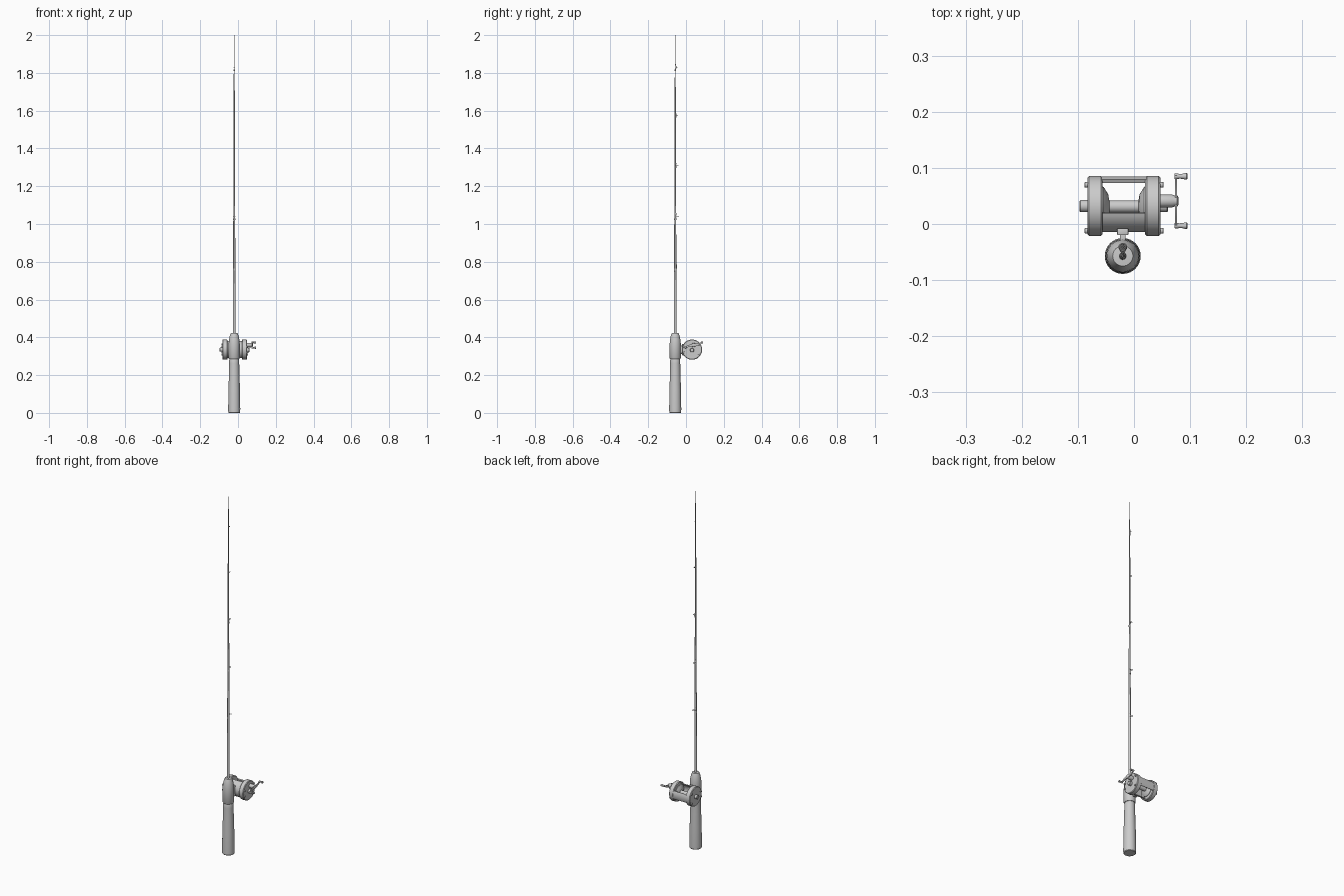
import bpy, bmesh, math
from mathutils import Vector, Matrix

if "Cube" in bpy.data.objects:
    bpy.data.objects.remove(bpy.data.objects["Cube"])

RX, RY = -0.02, -0.057          # rod axis
CY, CZ = 0.032, 0.335           # reel axis


def finish(name, bm, angle=35):
    bmesh.ops.recalc_face_normals(bm, faces=bm.faces)
    me = bpy.data.meshes.new(name)
    bm.to_mesh(me)
    bm.free()
    ob = bpy.data.objects.new(name, me)
    bpy.context.collection.objects.link(ob)
    bpy.ops.object.select_all(action='DESELECT')
    ob.select_set(True)
    bpy.context.view_layer.objects.active = ob
    bpy.ops.object.shade_smooth_by_angle(angle=math.radians(angle))
    return ob


def lathe(name, profile, center, axis='Z', n=32):
    """Revolve (radius, height) points around an axis, capped at both ends."""
    bm = bmesh.new()
    rings = []
    for r, h in profile:
        ring = []
        for i in range(n):
            a = 2 * math.pi * i / n
            c, s = r * math.cos(a), r * math.sin(a)
            p = (c, s, h) if axis == 'Z' else (h, c, s)
            ring.append(bm.verts.new(Vector(p) + Vector(center)))
        rings.append(ring)
    for a, b in zip(rings, rings[1:]):
        for i in range(n):
            bm.faces.new((a[i], a[(i + 1) % n], b[(i + 1) % n], b[i]))
    bm.faces.new(rings[0])
    bm.faces.new(rings[-1])
    return finish(name, bm)


def disc(name, x0, x1, r, y, z, bevel=0.001, n=24):
    return lathe(name, [(r - bevel, x0), (r, x0 + bevel), (r, x1 - bevel), (r - bevel, x1)],
                 (0, y, z), 'X', n)


def box(name, lo, hi, bevel=0.0015):
    bm = bmesh.new()
    size = [b - a for a, b in zip(lo, hi)]
    mid = [(a + b) / 2 for a, b in zip(lo, hi)]
    bmesh.ops.create_cube(bm, size=1, matrix=Matrix.Translation(mid) @ Matrix.Diagonal((*size, 1)))
    bmesh.ops.bevel(bm, geom=bm.edges[:], offset=bevel, segments=2, profile=0.5, affect='EDGES')
    return finish(name, bm)


def arc_shell(name, r0, r1, mid, half, x0, x1, n=24):
    """Curved plate around the reel axis, running along x."""
    bm = bmesh.new()
    angs = [math.radians(mid - half + 2 * half * i / n) for i in range(n + 1)]
    outline = [(r1, a) for a in angs] + [(r0, a) for a in reversed(angs)]
    ends = [[bm.verts.new((x, CY + r * math.cos(a), CZ + r * math.sin(a))) for r, a in outline]
            for x in (x0, x1)]
    m = len(outline)
    for i in range(m):
        j = (i + 1) % m
        bm.faces.new((ends[0][i], ends[0][j], ends[1][j], ends[1][i]))
    bm.faces.new(ends[0])
    bm.faces.new(ends[1])
    return finish(name, bm)


def wire(name, pts, r, cyclic=False):
    cu = bpy.data.curves.new(name, 'CURVE')
    cu.dimensions = '3D'
    cu.bevel_depth = r
    cu.bevel_resolution = 2
    cu.use_fill_caps = True
    sp = cu.splines.new('POLY')
    sp.points.add(len(pts) - 1)
    for q, p in zip(sp.points, pts):
        q.co = (*p, 1)
    sp.use_cyclic_u = cyclic
    ob = bpy.data.objects.new(name, cu)
    bpy.context.collection.objects.link(ob)
    return ob


# Handle, reel seat and rod blank
lathe("rear_grip", [(.029, 0), (.0315, .003), (.032, .02), (.0305, .12), (.028, .2),
                    (.0265, .262), (.0265, .28), (.024, .287)], (RX, RY, 0))
lathe("reel_seat", [(.027, .286), (.0295, .29), (.0295, .365), (.028, .385), (.024, .405),
                    (.020, .417), (.018, .422), (.008, .423)], (RX, RY, 0))
lathe("rod_blank", [(.007, .415), (.0065, .6), (.0052, 1.0), (.0035, 1.5), (.0018, 2.0)],
      (RX, RY, 0), n=12)

# Line guides: a ring on two legs, getting smaller toward the tip
for i, z in enumerate((.775, 1.04, 1.31, 1.575, 1.83)):
    r = .0065 - .0009 * i
    surf = RY + .0062 - .0009 * i
    cy = surf + .003 + r
    ring = [(RX + r * math.cos(t * math.pi / 8), cy + r * math.sin(t * math.pi / 8), z)
            for t in range(16)]
    wire(f"guide_ring_{i + 1}", ring, .0012, True)
    wire(f"guide_legs_{i + 1}", [(RX, surf - .001, z - .018), (RX, cy - r, z),
                                 (RX, surf - .001, z + .018)], .0011)
    lathe(f"guide_wrap_{i + 1}", [(surf - RY + .0003, z - .02), (surf - RY + .0003, z - .011)],
          (RX, RY, 0), n=12)

# Reel foot
box("reel_foot", (RX - .010, -.020, .305), (RX + .010, -.008, .365))
box("reel_foot_neck", (RX - .005, -.034, .313), (RX + .005, -.016, .357))

# Reel side plates with raised rims
for name, x0, x1 in (("left_side_plate", -.083, -.056), ("right_side_plate", .020, .047)):
    disc(name, x0, x1, .0535, CY, CZ, .003, 48)

# Frame: wide curved plate on the rod side, narrow thumb bar on the far side
arc_shell("frame_plate", .042, .0465, 180, 74, -.058, .022)
arc_shell("frame_thumb_bar", .046, .053, 0, 26, -.058, .022, 10)

# Spool
lathe("spool", [(.036, -.057), (.035, -.054), (.022, -.046), (.011, -.044),
                (.011, .008), (.022, .010), (.035, .018), (.036, .021)], (0, CY - .001, CZ), 'X')

# Plate caps and screws
disc("left_knob", -.097, -.080, .011, CY, CZ, .002)
disc("tension_cap", .045, .061, .011, CY, CZ - .003, .002)
for side, x0, x1 in (("left", -.088, -.08), ("right", .044, .053)):
    for k, a in enumerate((36, -36, 162, -162)):
        t = math.radians(a)
        disc(f"{side}_screw_{k + 1}", x0, x1, .005, CY + .0465 * math.cos(t),
             CZ + .0465 * math.sin(t), .001, 12)

# Crank boss, curved arm and two knobs
BY, BZ = .041, .359
lathe("crank_boss", [(.0115, .045), (.0115, .068), (.010, .072), (.010, .077), (.007, .079)],
      (0, BY, BZ), 'X', 24)
half = [(0, 0, .008), (.014, .001, .007), (.030, .006, .005), (.045, .014, .005)]
path = [(-a, -b, w) for a, b, w in reversed(half[1:])] + half
bm = bmesh.new()
rows = [[bm.verts.new((x, BY + a, BZ + b + s * w)) for x, s in ((.073, -1), (.077, -1), (.077, 1), (.073, 1))]
        for a, b, w in path]
for p, q in zip(rows, rows[1:]):
    for i in range(4):
        bm.faces.new((p[i], p[(i + 1) % 4], q[(i + 1) % 4], q[i]))
bm.faces.new(rows[0])
bm.faces.new(rows[-1])
finish("crank_arm", bm)
for k, s in enumerate((-1, 1)):
    lathe(f"crank_knob_{k + 1}", [(.0045, .072), (.005, .077), (.0042, .081), (.0045, .086), (.006, .092),
                                  (.006, .094), (.005, .095)], (0, BY + s * .044, BZ + s * .014), 'X', 16)
